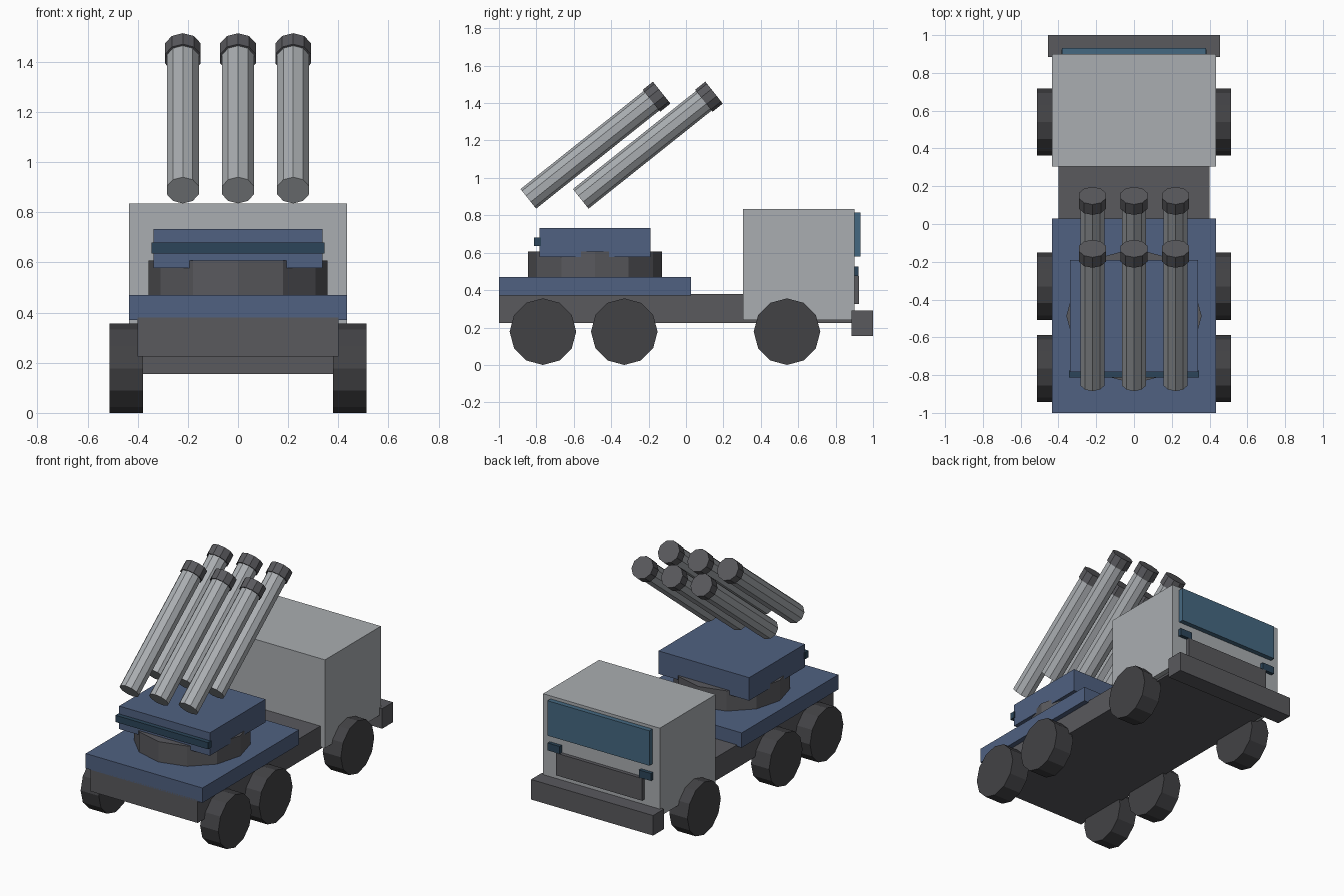
import bpy, math
from mathutils import Vector

if "Cube" in bpy.data.objects:
    bpy.data.objects.remove(bpy.data.objects["Cube"])


def mat(name, r, g, b):
    m = bpy.data.materials.new(name)
    m.diffuse_color = (r, g, b, 1)
    m.use_nodes = True
    m.node_tree.nodes["Principled BSDF"].inputs["Base Color"].default_value = m.diffuse_color
    return m


BLUE = mat("slate_blue", 0.08, 0.12, 0.22)
NAVY = mat("dark_navy", 0.025, 0.06, 0.10)
GLASS = mat("glass_blue", 0.06, 0.14, 0.22)
DARK = mat("dark_grey", 0.10, 0.10, 0.11)
RUBBER = mat("rubber", 0.055, 0.055, 0.06)
PALE = mat("pale_grey", 0.40, 0.42, 0.44)


def box(name, x, y, z, material):
    """Box from (min, max) ranges along each axis."""
    lo, hi = Vector((x[0], y[0], z[0])), Vector((x[1], y[1], z[1]))
    bpy.ops.mesh.primitive_cube_add(size=1, location=(lo + hi) / 2)
    ob = bpy.context.object
    ob.name = name
    ob.scale = hi - lo
    ob.data.materials.append(material)
    return ob


def cyl(name, a, b, radius, sides, material):
    """Faceted cylinder running from point a to point b."""
    a, b = Vector(a), Vector(b)
    d = b - a
    bpy.ops.mesh.primitive_cylinder_add(vertices=sides, radius=radius,
                                        depth=d.length, location=(a + b) / 2)
    ob = bpy.context.object
    ob.name = name
    # keep one vertex of the profile in the plane of symmetry
    if abs(d.x) > 1e-6:
        ob.rotation_euler = (0, math.pi / 2, 0)
    else:
        ob.rotation_euler = (-math.atan2(d.y, d.z), 0, 0)
    ob.data.materials.append(material)
    return ob


# Chassis, cab and bumper
box("chassis", (-0.40, 0.40), (-1.0, 0.89), (0.225, 0.38), DARK)
box("cab", (-0.435, 0.435), (0.305, 0.90), (0.24, 0.835), PALE)
box("bumper", (-0.455, 0.455), (0.885, 1.0), (0.155, 0.29), DARK)

# Cab face details
box("windshield", (-0.38, 0.38), (0.89, 0.933), (0.58, 0.815), GLASS)
box("grille", (-0.32, 0.32), (0.89, 0.925), (0.325, 0.475), DARK)
for s in (-1, 1):
    box("headlamp", (s * 0.34 - 0.045, s * 0.34 + 0.045),
        (0.89, 0.923), (0.475, 0.525), NAVY)

# Rear deck and turret
box("deck", (-0.435, 0.435), (-1.0, 0.028), (0.37, 0.47), BLUE)
cyl("turret_ring", (0, -0.487, 0.46), (0, -0.487, 0.607), 0.358, 12, DARK)
box("turret_body", (-0.338, 0.338), (-0.783, -0.19), (0.578, 0.733), BLUE)
box("turret_rear_bar", (-0.345, 0.345), (-0.812, -0.775), (0.635, 0.68), NAVY)

# Wheels
for y in (-0.765, -0.33, 0.54):
    for s in (-1, 1):
        cyl("wheel", (s * 0.378, y, 0.178), (s * 0.513, y, 0.178), 0.178, 12, RUBBER)

# Launch tubes in two rows of three, each with a muzzle collar
for dy in (0, 0.28):
    for x in (-0.22, 0, 0.22):
        tail = Vector((x, -0.843 + dy, 0.888))
        tip = Vector((x, -0.130 + dy, 1.456))
        d = (tip - tail).normalized()
        cyl("launch_tube", tail, tip - d * 0.02, 0.067, 10, PALE)
        cyl("muzzle_collar", tip - d * 0.07, tip, 0.075, 10, DARK)
